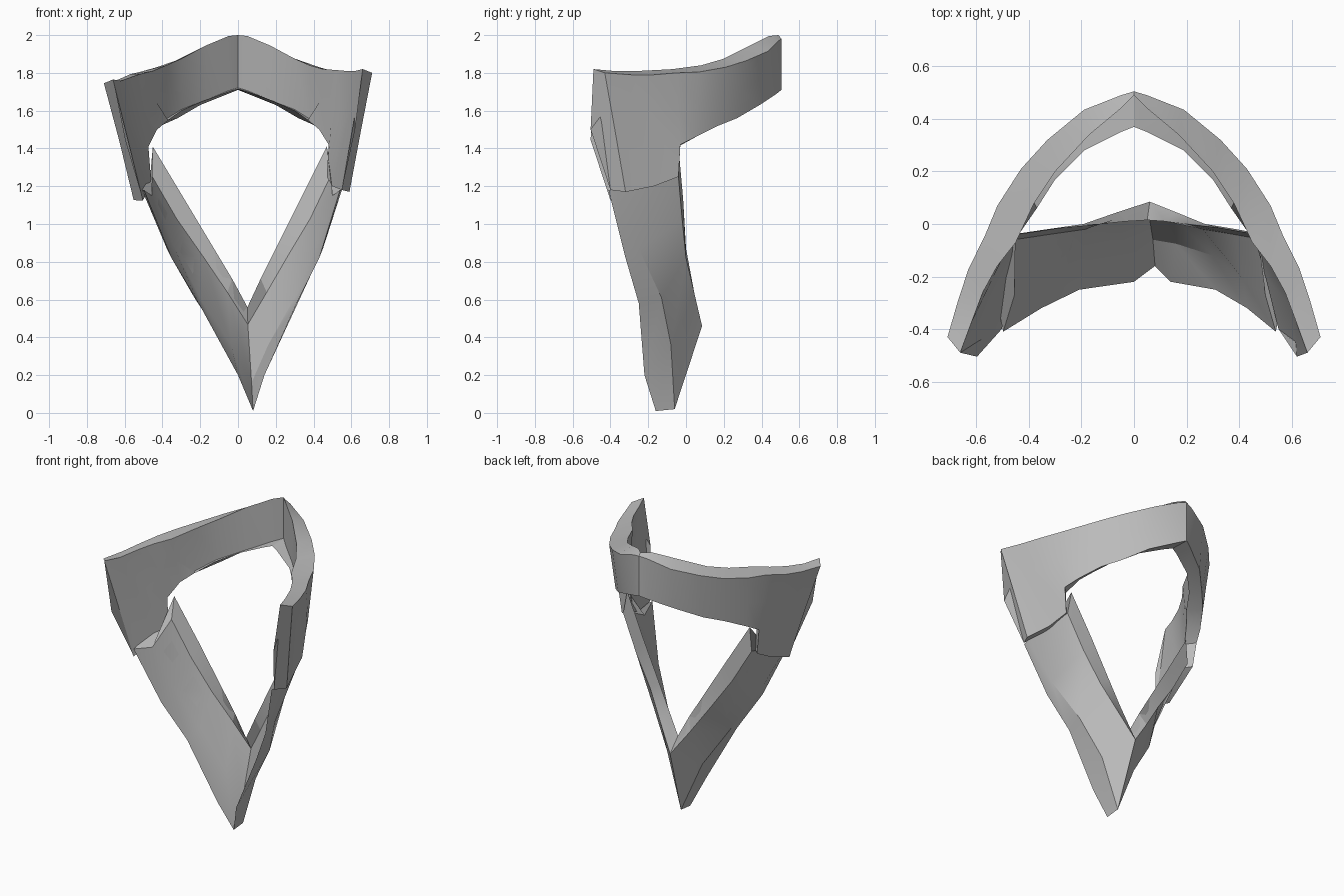
import bpy, bmesh, math
from mathutils import Vector

if "Cube" in bpy.data.objects:
    bpy.data.objects.remove(bpy.data.objects["Cube"])

grey = bpy.data.materials.new("plain grey")
grey.diffuse_color = (0.5, 0.5, 0.5, 1)
grey.use_nodes = True
grey.node_tree.nodes["Principled BSDF"].inputs["Base Color"].default_value = grey.diffuse_color


def loft(name, sections):
    """Skin closed cross-sections in order and cap both ends."""
    bm = bmesh.new()
    rings = [[bm.verts.new(p) for p in s] for s in sections]
    n = len(rings[0])
    for a, b in zip(rings, rings[1:]):
        for i in range(n):
            j = (i + 1) % n
            bm.faces.new((a[i], a[j], b[j], b[i]))
    bm.faces.new(rings[0])
    bm.faces.new(rings[-1])
    bmesh.ops.remove_doubles(bm, verts=bm.verts, dist=0.001)
    bmesh.ops.recalc_face_normals(bm, faces=bm.faces)
    me = bpy.data.meshes.new(name)
    bm.to_mesh(me)
    bm.free()
    me.materials.append(grey)
    ob = bpy.data.objects.new(name, me)
    bpy.context.collection.objects.link(ob)
    bpy.context.view_layer.objects.active = ob
    ob.select_set(True)
    bpy.ops.object.shade_smooth_by_angle(angle=math.radians(25))
    ob.select_set(False)


# Collar half: outer top, inner top, inner bottom, outer bottom
COLLAR = [
    [(0, .505, 1.98), (0, .49, 2.0), (0, .37, 1.715), (0, .505, 1.71)],
    [(.05, .49, 1.97), (.05, .44, 1.995), (.05, .35, 1.70), (.05, .48, 1.69)],
    [(.19, .435, 1.915), (.17, .34, 1.945), (.19, .28, 1.65), (.20, .39, 1.63)],
    [(.33, .32, 1.865), (.30, .20, 1.875), (.30, .17, 1.60), (.32, .27, 1.56)],
    [(.43, .21, 1.83), (.38, .08, 1.84), (.37, .06, 1.55), (.41, .17, 1.52)],
    [(.52, .07, 1.805), (.45, -.07, 1.82), (.43, -.01, 1.50), (.49, .05, 1.46)],
    [(.57, -.05, 1.80), (.52, -.16, 1.815), (.48, -.08, 1.42), (.53, -.03, 1.42)],
    [(.63, -.17, 1.79), (.575, -.26, 1.81), (.47, -.09, 1.25), (.51, -.04, 1.25)],
    [(.67, -.29, 1.79), (.62, -.38, 1.81), (.50, -.20, 1.20), (.54, -.17, 1.20)],
    [(.71, -.43, 1.80), (.66, -.49, 1.82), (.55, -.40, 1.18), (.59, -.32, 1.17)],
]
# Wing fold: inner and outer points by section
FOLD = {7: ((.545, -.20, 1.52), (.59, -.17, 1.55)),
        8: ((.60, -.32, 1.62), (.64, -.29, 1.65)),
        9: ((.62, -.505, 1.5), (.65, -.375, 1.49))}

# Lapel half: front edge, outer crease, back edge, flap tip, inner crease
LAPEL = [
    [(.08, -.16, .01), (.08, -.06, .02), (.06, .085, .46), (.05, .015, .56), (.072, -.06, .16)],
    [(.14, -.22, .20), (.19, -.08, .36), (.16, .045, .63), (.12, .01, .71), (.16, -.075, .36)],
    [(.31, -.25, .58), (.33, -.13, .61), (.27, .0, .82), (.20, .0, .87), (.30, -.12, .61)],
    [(.43, -.32, .82), (.45, -.25, .87), (.39, -.02, 1.02), (.33, -.015, 1.13), (.415, -.21, .89)],
    [(.54, -.41, 1.18), (.55, -.36, 1.18), (.50, -.04, 1.25), (.47, -.04, 1.41), (.50, -.27, 1.15)],
]


def collar_section(i, side):
    """Add the ledge and fold points; the left wing hangs lower and closer in."""
    ot, it, ib, ob = (Vector(p) for p in COLLAR[i])
    inner, outer = (it + ib) / 2, (ot + ob) / 2
    if i <= 4:                       # upright inner wall above a flat bottom ledge
        inner = Vector((it.x, it.y, ib.z + .006))
    elif i in FOLD:
        inner, outer = (Vector(p) for p in FOLD[i])
    pts = [ot, it, inner, ib, ob, outer]
    if side < 0:
        for p in pts:
            w = min(1, max(0, -p.y / .4))
            p.x = -p.x + w * .045 * (1.8 - p.z) / .6
            p.z -= .055 * w
    return pts


def lapel_section(s, side):
    """Thin the flap root, and mirror about the leaning centre line of the V."""
    f, c, b, a, e = (Vector(p) for p in s)
    root = b + Vector((-.008, -.02, .008))
    pts = [f, c, b, a, root, e]
    if side < 0:
        for p in pts:
            p.x = .16 - .1 * p.z - p.x
    return pts


# Collar band with wings, as one run from left tip to right tip
n = len(COLLAR)
loft("collar_band", [collar_section(i, -1) for i in range(n - 1, 0, -1)]
     + [collar_section(i, 1) for i in range(n)])

# V-shaped lapels meeting at the bottom tip
loft("v_lapels", [lapel_section(s, -1) for s in LAPEL[:0:-1]]
     + [lapel_section(s, 1) for s in LAPEL])
